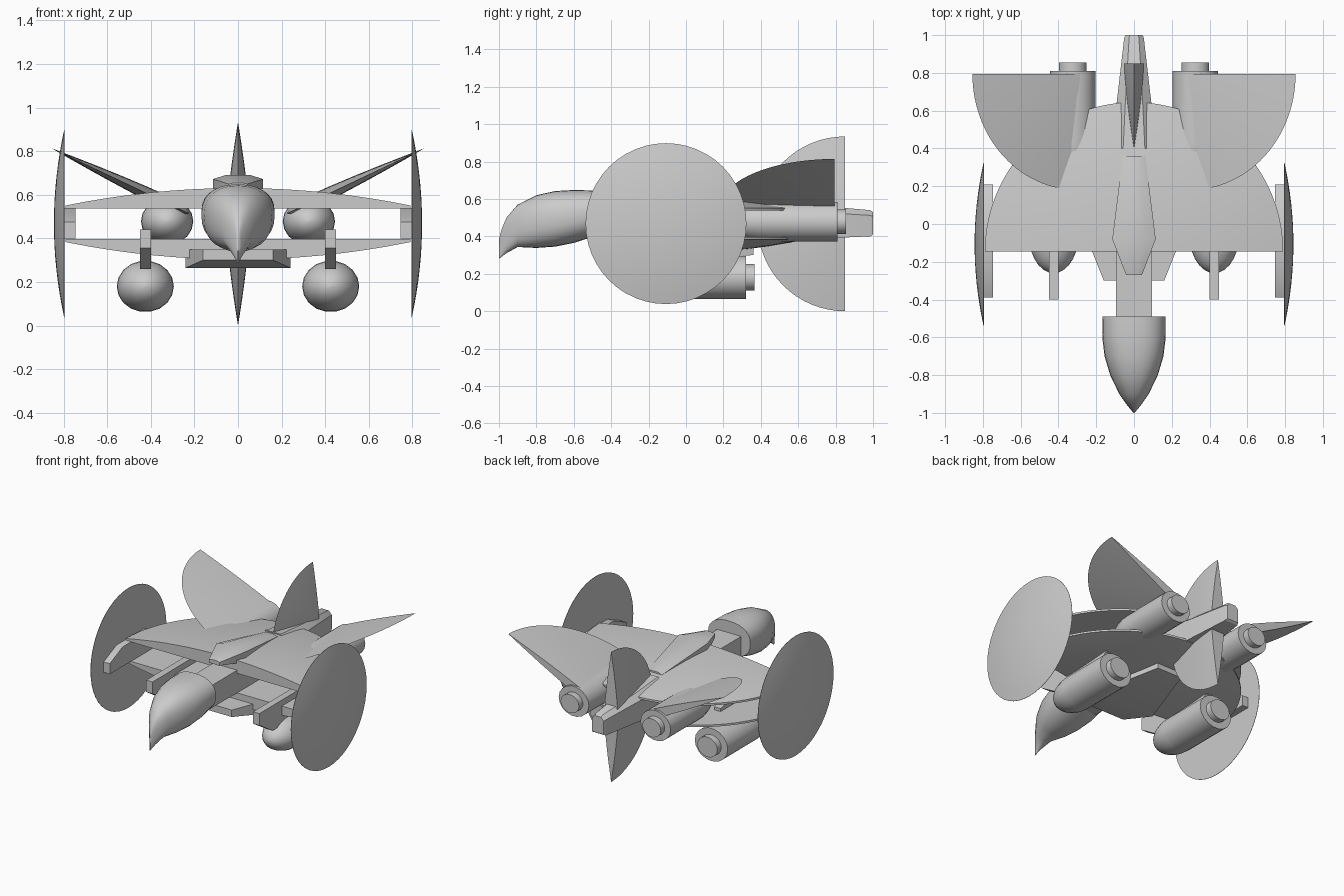
import bpy, bmesh, math
from mathutils import Vector

if "Cube" in bpy.data.objects:
    bpy.data.objects.remove(bpy.data.objects["Cube"])

def finish(name, faces, angle=30):
    """Make an object from face point lists, merging shared points."""
    bm = bmesh.new()
    cache = {}
    for pts in faces:
        vs = []
        for p in pts:
            k = tuple(round(c, 5) for c in p)
            if k not in cache:
                cache[k] = bm.verts.new(p)
            if cache[k] not in vs:
                vs.append(cache[k])
        if len(vs) > 2:
            try:
                bm.faces.new(vs)
            except ValueError:
                pass
    bmesh.ops.recalc_face_normals(bm, faces=bm.faces)
    me = bpy.data.meshes.new(name)
    bm.to_mesh(me)
    bm.free()
    ob = bpy.data.objects.new(name, me)
    bpy.context.collection.objects.link(ob)
    bpy.context.view_layer.objects.active = ob
    ob.select_set(True)
    bpy.ops.object.shade_smooth_by_angle(angle=math.radians(angle))
    ob.select_set(False)
    return ob

def lens(name, centre, u, v, w, R, t, a1, flat=False, rim=0.0, p=2.0, seg=32, rings=8):
    """Domed disc, or a sector of it from angle 0 to a1."""
    c, u, v, w = map(Vector, (centre, u, v, w))
    def pt(i, j, side):
        r = R * i / rings
        a = a1 * j / seg
        h = rim + t * (1 - (i / rings) ** p)
        h = h if side > 0 else (0 if flat else -h)
        return c + u * r * math.cos(a) + v * r * math.sin(a) + w * h
    faces = []
    for j in range(seg):
        for i in range(rings):
            for s in (1, -1):
                faces.append([pt(i, j, s), pt(i + 1, j, s), pt(i + 1, j + 1, s), pt(i, j + 1, s)])
        if rim:
            faces.append([pt(rings, j, 1), pt(rings, j + 1, 1), pt(rings, j + 1, -1), pt(rings, j, -1)])
    if a1 < 6:
        for j in (0, seg):
            faces.append([pt(i, j, 1) for i in range(rings, -1, -1)] + [pt(i, j, -1) for i in range(rings + 1)])
    return finish(name, faces)

def loft(name, sections, shape, x=0.0, angle=30):
    """Loft a unit cross-section along y; sections are (y, half width, bottom, top)."""
    loops = [[Vector((x + w * a, y, (zb + zt) / 2 + (zt - zb) / 2 * b)) for a, b in shape]
             for y, w, zb, zt in sections]
    n = len(shape)
    faces = [loops[0], loops[-1]]
    for A, B in zip(loops, loops[1:]):
        faces += [[A[i], A[(i + 1) % n], B[(i + 1) % n], B[i]] for i in range(n)]
    return finish(name, faces, angle)

def rounded(n, e):
    out = []
    for i in range(n):
        a = math.tau * i / n
        c, s = math.cos(a), math.sin(a)
        out.append((math.copysign(abs(c) ** e, c), math.copysign(abs(s) ** e, s)))
    return out

BOX = [(-1, -1), (1, -1), (1, 1), (-1, 1)]
ROOF = [(-1, -1), (1, -1), (1, .6), (.5, 1), (-.5, 1), (-1, .6)]

# Drooping beak head
loft("beak_head", [(-.49, .168, .40, .645), (-.6, .168, .365, .648), (-.7, .156, .345, .642),
                   (-.8, .126, .338, .62), (-.9, .078, .343, .57), (-.96, .036, .31, .50),
                   (-.985, .015, .291, .44), (-1, .003, .28, .385)], rounded(28, .85), angle=50)

# Neck, fuselage core and tail boom
loft("neck", [(-.5, .095, .40, .56), (.45, .095, .39, .56)], BOX)
loft("tail_boom", [(.4, .115, .36, .60), (.64, .092, .385, .57), (.985, .052, .40, .54),
                   (1, .046, .41, .53)], ROOF)

# Dorsal spine and chin plate
loft("dorsal_spine", [(-.27, .042, .625, .655), (-.08, .115, .60, .69), (.36, .06, .55, .61)], ROOF)
loft("chin_plate", [(-.30, .16, .30, .35), (-.10, .24, .265, .35), (.36, .10, .30, .36)], BOX)

# Upper and lower half-disc wing plates
for name, z, s in (("upper_wing_plate", .537, 1), ("lower_wing_plate", .397, -1)):
    lens(name, (0, -.145, z), (1, 0, 0), (0, 1, 0), (0, 0, s), .79, .08, math.pi, True, .014, seg=40)

# Vertical tail fins, one half disc above and below the boom
lens("tail_fin", (0, .85, .467), (0, 0, 1), (0, -1, 0), (1, 0, 0), .467, .055, math.pi, p=1.4)

def engine(name, x, z, y0, y1, r):
    """Pod with domed front and stepped nozzle."""
    secs = []
    for i in range(8):
        a = math.pi / 2 * i / 7
        secs.append((y0 + .2 * (1 - math.cos(a)), max(.003, r * math.sin(a))))
    secs += [(y1, r), (y1, r * .61), (y1 + .045, r * .61)]
    loft(name, [(y, q, z - q * .9, z + q * .9) for y, q in secs], rounded(18, 1), x, 40)

for s, side in ((1, "right"), (-1, "left")):
    # Large side disc with flat inner face
    lens(side + "_side_disc", (s * .795, -.107, .468), (0, 1, 0), (0, 0, 1), (s, 0, 0),
         .43, .047, math.tau, True, .002, seg=48)
    # Angled tail wing
    c, d = math.cos(math.radians(25.4)), math.sin(math.radians(25.4))
    lens(side + "_tail_wing", (s * .30, .795, .55), (s * c, 0, d), (0, -1, 0), (-s * d, 0, c),
         .615, .032, math.radians(98), p=1.6)
    # Engines
    engine(side + "_upper_engine", s * .325, .478, .23, .81, .12)
    engine(side + "_lower_engine", s * .425, .18, -.26, .32, .131)
    # Engine pylon and disc bracket
    loft(side + "_engine_pylon", [(-.40, .025, .355, .44), (-.25, .025, .26, .44),
                                  (.15, .025, .26, .44), (.25, .025, .34, .42)], BOX, s * .425)
    loft(side + "_disc_bracket", [(-.39, .025, .40, .475), (-.245, .025, .40, .54),
                                  (.07, .025, .40, .54), (.21, .025, .40, .475)], BOX, s * .771)
